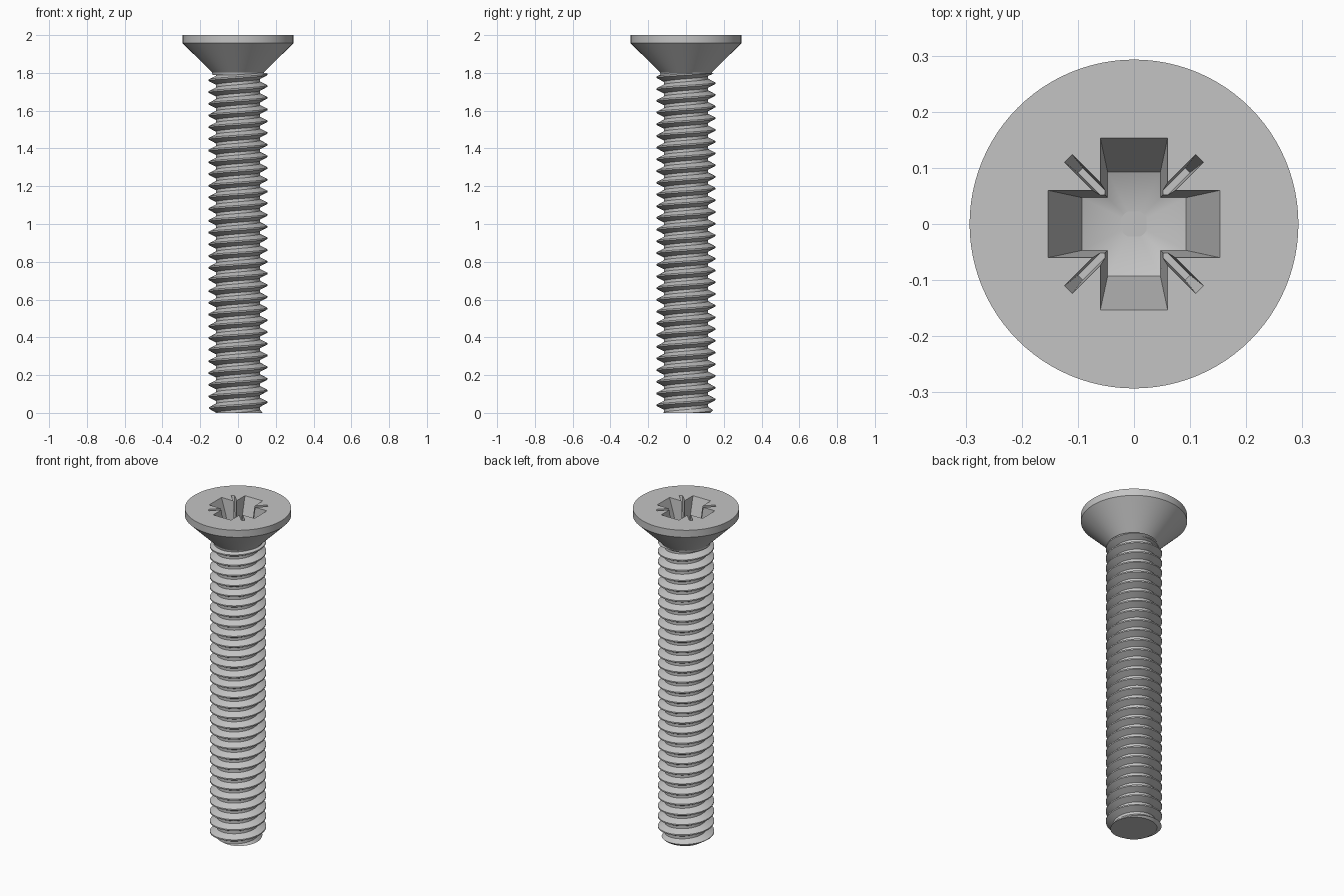
import bpy, bmesh, math
from mathutils import Matrix, Vector

if "Cube" in bpy.data.objects:
    bpy.data.objects.remove(bpy.data.objects["Cube"])

SEGMENTS = 96
PITCH, ROOT, CREST = 0.062, 0.117, 0.155
SHAFT_TOP = 1.8

steel = bpy.data.materials.new("grey_steel")
steel.use_nodes = True
steel.diffuse_color = (0.55, 0.55, 0.55, 1)
steel.node_tree.nodes["Principled BSDF"].inputs["Base Color"].default_value = (0.55, 0.55, 0.55, 1)


def make_object(name, bm):
    bmesh.ops.recalc_face_normals(bm, faces=bm.faces)
    mesh = bpy.data.meshes.new(name)
    bm.to_mesh(mesh)
    bm.free()
    obj = bpy.data.objects.new(name, mesh)
    mesh.materials.append(steel)
    bpy.context.collection.objects.link(obj)
    return obj


def activate(obj):
    bpy.ops.object.select_all(action='DESELECT')
    obj.select_set(True)
    bpy.context.view_layer.objects.active = obj


def smooth(obj):
    activate(obj)
    bpy.ops.object.shade_smooth_by_angle(angle=math.radians(30))


def loft(bm, rings):
    """Bridge rings of points into side walls and return the vertex rings."""
    rows = [[bm.verts.new(p) for p in ring] for ring in rings]
    for a, b in zip(rows, rows[1:]):
        for i in range(len(a)):
            j = (i + 1) % len(a)
            bm.faces.new((a[i], a[j], b[j], b[i]))
    return rows


def cut(target, cutter):
    mod = target.modifiers.new("cut", 'BOOLEAN')
    mod.operation, mod.solver, mod.object = 'DIFFERENCE', 'EXACT', cutter
    activate(target)
    bpy.ops.object.modifier_apply(modifier=mod.name)
    bpy.data.objects.remove(cutter)


# Threaded shaft: trapezoid thread on a right-handed helix, cut flat at both ends
def crest_height(angle):
    return 0.025 + PITCH * (angle / math.tau - 0.5)


def thread_radius(z, angle):
    turns = (z - crest_height(angle)) / PITCH
    d = abs((turns + 0.5) % 1 - 0.5)
    f = min(1, max(0, (0.375 - d) / 0.3125))
    return min(ROOT + (CREST - ROOT) * f, 0.13 + z)


bm = bmesh.new()
columns = []
turn_count = math.ceil(SHAFT_TOP / PITCH) + 2
for i in range(SEGMENTS + 1):
    angle = math.tau * i / SEGMENTS
    column = []
    for turn in range(-2, turn_count):
        for offset in (-0.375, -0.0625, 0.0625, 0.375):
            z = crest_height(angle) + PITCH * (turn + offset)
            z = min(SHAFT_TOP, max(0, z))
            r = thread_radius(z, angle)
            column.append(bm.verts.new((r * math.cos(angle), r * math.sin(angle), z)))
    columns.append(column)
for a, b in zip(columns, columns[1:]):
    for k in range(len(a) - 1):
        bm.faces.new((a[k], b[k], b[k + 1], a[k + 1]))
bmesh.ops.remove_doubles(bm, verts=bm.verts, dist=0.00005)
bmesh.ops.dissolve_degenerate(bm, edges=bm.edges, dist=0.00005)
bmesh.ops.holes_fill(bm, edges=[e for e in bm.edges if e.is_boundary], sides=0)
smooth(make_object("threaded_shaft", bm))

# Countersunk head with a small fillet at the neck
profile = [(0.135, 1.79), (0.138, 1.803), (0.155, 1.82), (0.293, 1.957), (0.293, 2.0)]
bm = bmesh.new()
rows = loft(bm, [[(r * math.cos(math.tau * i / SEGMENTS), r * math.sin(math.tau * i / SEGMENTS), z)
                  for i in range(SEGMENTS)] for r, z in profile])
bm.faces.new(rows[0])
bm.faces.new(rows[-1])
head = make_object("countersunk_head", bm)


# Tapered cross recess with a shallow conical floor
def cross_ring(reach, half, inner, height):
    ring = []
    for quarter in range(4):
        spin = Matrix.Rotation(quarter * math.pi / 2, 3, 'Z')
        for x, y in ((reach, -half), (reach, half), (inner, inner)):
            ring.append(spin @ Vector((x, y, height(math.hypot(x, y)))))
    return ring


top = cross_ring(0.153, 0.06, 0.06, lambda r: 2.0)
floor = cross_ring(0.093, 0.047, 0.047, lambda r: 1.79 + 0.4 * r)
over = [t + (t - f) * 0.1 for t, f in zip(top, floor)]
bm = bmesh.new()
rows = loft(bm, [over, floor])
bm.faces.new(rows[0])
tip = bm.verts.new((0, 0, 1.79))
for i, v in enumerate(rows[-1]):
    bm.faces.new((v, rows[-1][(i + 1) % len(rows[-1])], tip))
cut(head, make_object("cross_cutter", bm))

# Four narrow diagonal notches between the cross arms
for quarter in range(4):
    spin = Matrix.Rotation(math.pi / 4 + quarter * math.pi / 2, 3, 'Z')
    rings = []
    for z, outer, half in ((2.01, 0.168, 0.01), (1.88, 0.135, 0.006)):
        rings.append([spin @ Vector((x, y, z)) for x, y in
                      ((0.03, -half), (outer, -half), (outer, half), (0.03, half))])
    bm = bmesh.new()
    rows = loft(bm, rings)
    bm.faces.new(rows[0])
    bm.faces.new(rows[-1])
    cut(head, make_object("notch_cutter", bm))
smooth(head)
